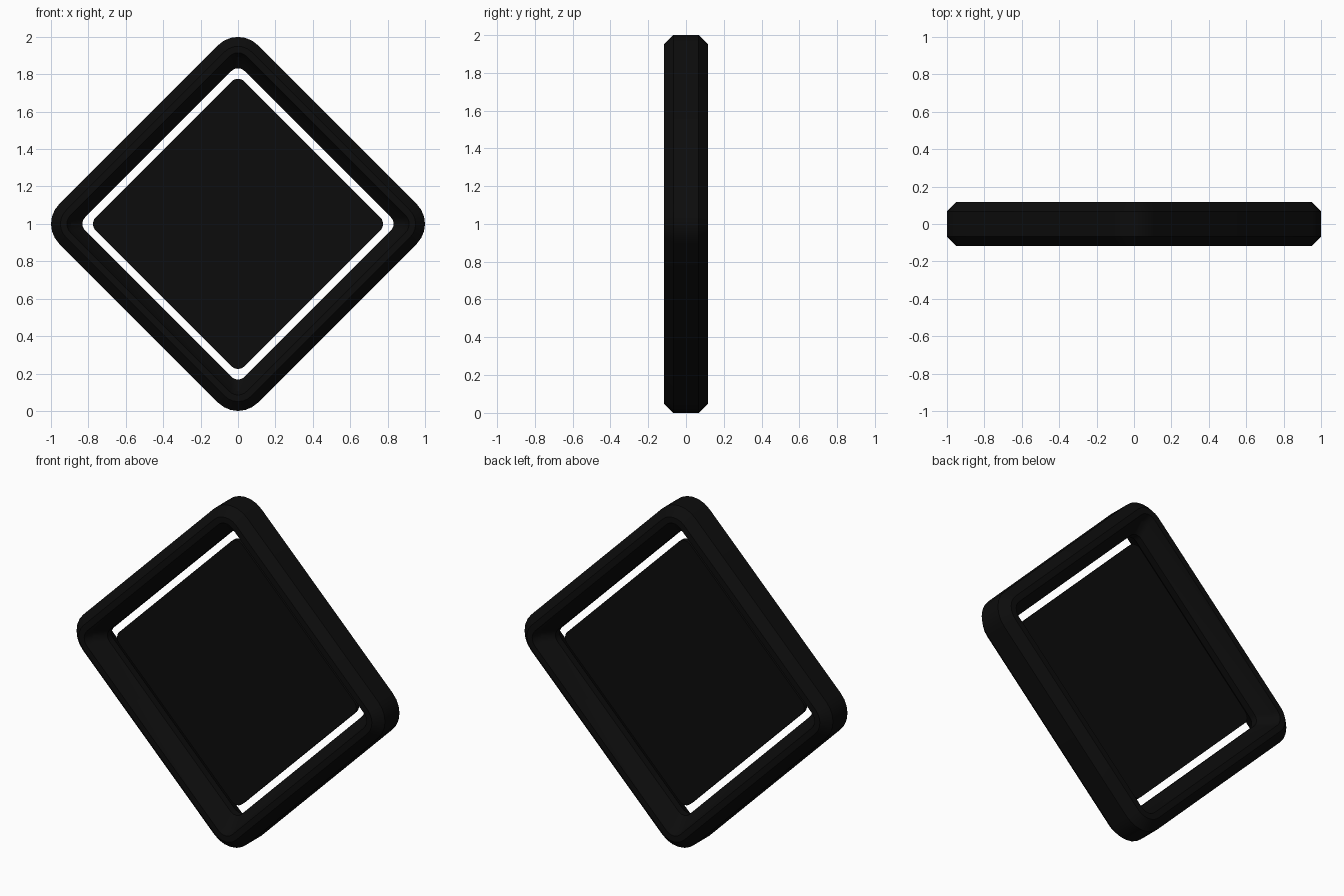
import bpy, bmesh, math

if "Cube" in bpy.data.objects:
    bpy.data.objects.remove(bpy.data.objects["Cube"])

SEG = 6  # segments per rounded corner


def material(name, v):
    m = bpy.data.materials.new(name)
    m.diffuse_color = (v, v, v, 1)
    m.use_nodes = True
    m.node_tree.nodes["Principled BSDF"].inputs["Base Color"].default_value = m.diffuse_color
    return m


def diamond(inset):
    """Rounded diamond outline in x,z, moved inward by inset."""
    r = max(0.15 - inset, 0.05)
    reach = 1.062 - inset * math.sqrt(2)
    c = reach - r * math.sqrt(2)
    pts = []
    for k in range(4):
        a = k * math.pi / 2
        for i in range(SEG + 1):
            t = a + math.pi / 2 * (i / SEG - 0.5)
            pts.append((c * math.cos(a) + r * math.cos(t),
                        1 + c * math.sin(a) + r * math.sin(t)))
    return pts


def loft(name, profile, mat, closed):
    """Join diamond rings given as (inset, y); closed makes a ring, else caps."""
    bm = bmesh.new()
    rings = [[bm.verts.new((x, y, z)) for x, z in diamond(d)] for d, y in profile]
    n, count = len(rings[0]), len(rings)
    for i in range(count if closed else count - 1):
        a, b = rings[i], rings[(i + 1) % count]
        for j in range(n):
            k = (j + 1) % n
            bm.faces.new((a[j], a[k], b[k], b[j]))
    if not closed:
        bm.faces.new(rings[0])
        bm.faces.new(rings[-1])
    bmesh.ops.recalc_face_normals(bm, faces=bm.faces)
    me = bpy.data.meshes.new(name)
    bm.to_mesh(me)
    bm.free()
    ob = bpy.data.objects.new(name, me)
    me.materials.append(mat)
    bpy.context.collection.objects.link(ob)
    bpy.ops.object.select_all(action='DESELECT')
    ob.select_set(True)
    bpy.context.view_layer.objects.active = ob
    bpy.ops.object.shade_smooth_by_angle(angle=math.radians(25))
    return ob


black = material("black", 0.0037)

# Outer frame: bevelled rim with a stepped slope down to a thin inner lip
half = [(0, 0.067), (0.05, 0.117), (0.085, 0.117), (0.105, 0.07), (0.148, 0.02)]
section = [(d, -y) for d, y in half] + [(d, y) for d, y in reversed(half)]
loft("frame", section, black, True)

# Thin floating centre panel with a clear gap to the frame
loft("centre_panel", [(0.188, -0.012), (0.188, 0.012)], black, False)
